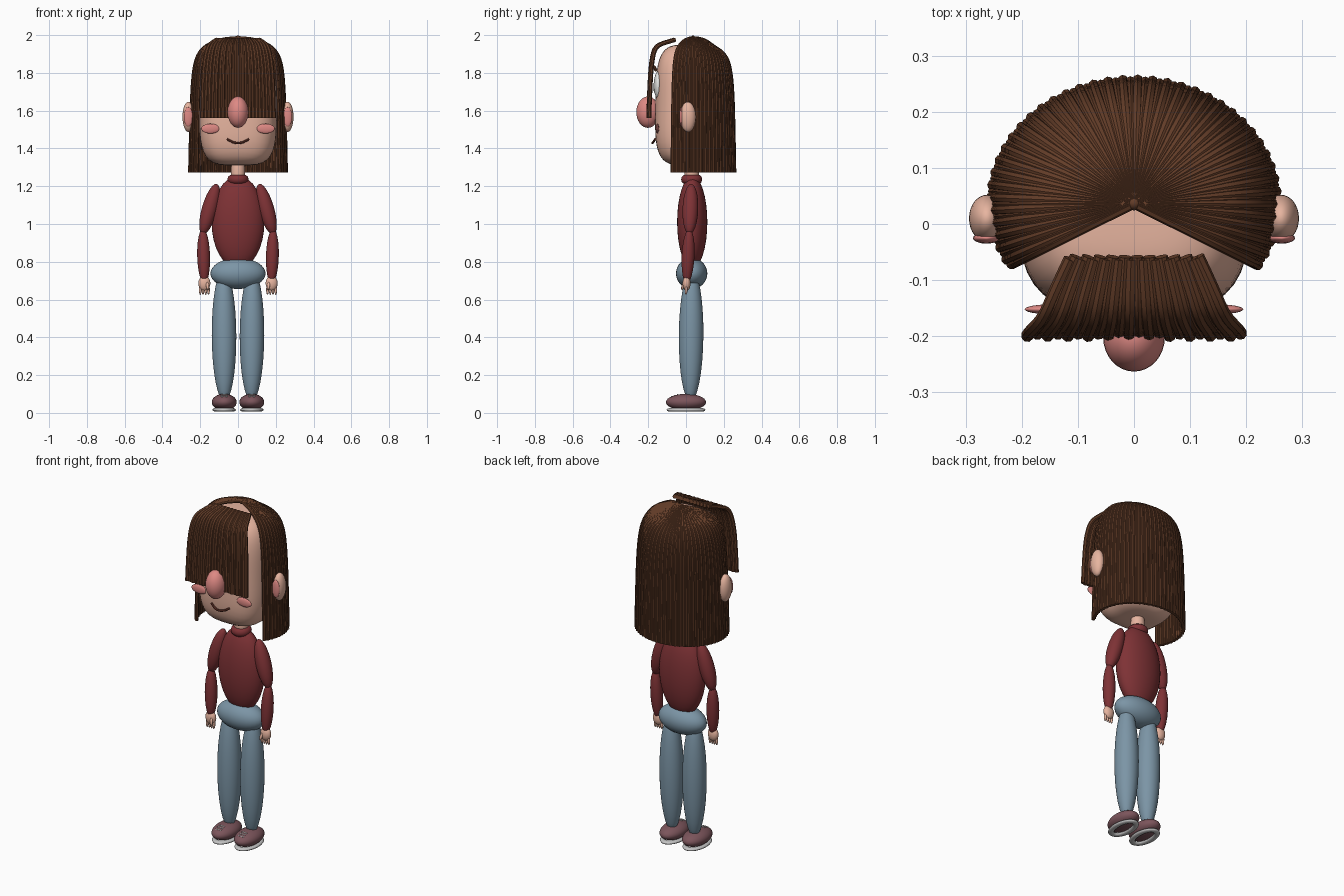
import bpy, bmesh, math
from mathutils import Vector, Matrix

cube = bpy.data.objects.get("Cube")
if cube:
    bpy.data.objects.remove(cube, do_unlink=True)


def material(name, color):
    m = bpy.data.materials.new(name)
    m.use_nodes = True
    m.diffuse_color = (*color, 1)
    m.node_tree.nodes["Principled BSDF"].inputs["Base Color"].default_value = (*color, 1)
    return m


SKIN = material("skin", (0.80, 0.46, 0.35))
PINK = material("blush pink", (0.73, 0.25, 0.23))
HAIR = material("brown hair", (0.125, 0.046, 0.021))
MOUTH = material("mouth brown", (0.17, 0.045, 0.03))
SWEATER = material("maroon sweater", (0.21, 0.032, 0.036))
JEANS = material("blue grey jeans", (0.20, 0.30, 0.38))
SHOE = material("mauve shoe", (0.20, 0.09, 0.105))
WHITE = material("off white", (0.78, 0.78, 0.76))
SOLE = material("sole grey", (0.55, 0.55, 0.55))
PUPIL = material("dark pupil", (0.02, 0.015, 0.012))


def finish(bm, name, mat):
    for f in bm.faces:
        f.smooth = True
    me = bpy.data.meshes.new(name)
    bm.to_mesh(me)
    bm.free()
    me.materials.append(mat)
    ob = bpy.data.objects.new(name, me)
    bpy.context.collection.objects.link(ob)
    return ob


def ellipsoid(name, mat, center, radii, segs=32, rot=None):
    bm = bmesh.new()
    bmesh.ops.create_uvsphere(bm, u_segments=segs, v_segments=segs // 2, radius=1)
    m = Matrix.Translation(center)
    if rot:
        m = m @ rot
    bm.transform(m @ Matrix.Diagonal((*radii, 1)))
    return finish(bm, name, mat)


def limb(name, mat, a, b, r, segs=24):
    # stretched ball running from a to b
    a, b = Vector(a), Vector(b)
    rot = (a - b).to_track_quat('Z', 'Y').to_matrix().to_4x4()
    return ellipsoid(name, mat, (a + b) / 2, (r, r, (a - b).length / 2), segs, rot)


def ring(name, mat, center, rx, ry, tube, rz, segs=32, sides=10):
    bm = bmesh.new()
    rows = []
    for i in range(segs):
        a = math.tau * i / segs
        row = []
        for j in range(sides):
            b = math.tau * j / sides
            d = tube * math.cos(b)
            row.append(bm.verts.new(((rx + d) * math.cos(a), (ry + d) * math.sin(a), rz * math.sin(b))))
        rows.append(row)
    for i in range(segs):
        for j in range(sides):
            p, q, k = rows[i], rows[(i + 1) % segs], (j + 1) % sides
            bm.faces.new((p[j], q[j], q[k], p[k]))
    bm.transform(Matrix.Translation(center))
    return finish(bm, name, mat)


def strands(name, mat, paths, radius, res=2):
    # round tubes along smooth paths, turned into one mesh
    cu = bpy.data.curves.new(name, 'CURVE')
    cu.dimensions = '3D'
    cu.bevel_depth = radius
    cu.bevel_resolution = res
    cu.use_fill_caps = True
    for path in paths:
        sp = cu.splines.new('NURBS')
        sp.points.add(len(path) - 1)
        for p, co in zip(sp.points, path):
            p.co = (*co, 1)
        sp.order_u = 3
        sp.use_endpoint_u = True
        sp.resolution_u = 3
    tmp = bpy.data.objects.new(name + "_path", cu)
    bpy.context.collection.objects.link(tmp)
    bpy.context.view_layer.update()
    me = bpy.data.meshes.new_from_object(tmp.evaluated_get(bpy.context.evaluated_depsgraph_get()))
    bpy.data.objects.remove(tmp, do_unlink=True)
    me.name = name
    me.materials.clear()
    me.materials.append(mat)
    ob = bpy.data.objects.new(name, me)
    bpy.context.collection.objects.link(ob)
    bpy.ops.object.select_all(action='DESELECT')
    ob.select_set(True)
    bpy.context.view_layer.objects.active = ob
    bpy.ops.object.shade_smooth_by_angle()
    return ob


# head: a rounded block
def head():
    bm = bmesh.new()
    bmesh.ops.create_uvsphere(bm, u_segments=56, v_segments=36, radius=1)
    for v in bm.verts:
        x, y, z = (abs(c) for c in v.co)
        v.co /= ((x ** 3 + y ** 3) ** (4 / 3) + z ** 4) ** 0.25
        v.co.y *= 1 - 0.03 * v.co.z
    bm.transform(Matrix.Translation((0, 0.02, 1.63)) @ Matrix.Diagonal((0.205, 0.182, 0.32, 1)))
    return finish(bm, "head", SKIN)


head()
ellipsoid("nose", PINK, (0, -0.202, 1.592), (0.055, 0.061, 0.083))
strands("mouth", MOUTH, [[(-0.058, -0.163, 1.45), (-0.035, -0.172, 1.434), (0, -0.18, 1.427),
                          (0.035, -0.172, 1.434), (0.058, -0.163, 1.45)]], 0.006)

# hair: strands falling from the crown, open at the face
crown_profile = [(0.02, 1.985), (0.25, 1.982), (0.5, 1.965), (0.72, 1.935), (0.86, 1.885),
                 (0.93, 1.8), (0.965, 1.65), (0.985, 1.45), (1.0, 1.272)]
hair = []
COUNT = 82
for i in range(COUNT):
    a = math.radians(-30 + 240 * i / (COUNT - 1))
    drop = 0.025 * max(0, math.sin(a))
    lift = 0.003 * (i % 2)
    hair.append([((0.255 - lift) * f * math.cos(a), 0.037 + (0.22 - lift) * f * math.sin(a),
                  z - drop * (1 if 0.4 < f < 0.95 else 0)) for f, z in crown_profile])
strands("back_hair", HAIR, hair, 0.0095)
ellipsoid("crown_knot", HAIR, (0, 0.037, 1.984), (0.013, 0.013, 0.014), 12)

# fringe: strands fanning out in front of the face
fringe_profile = [(-0.062, 1.975, 0.6), (-0.11, 1.962, 0.72), (-0.165, 1.94, 0.84),
                  (-0.183, 1.87, 0.93), (-0.193, 1.75, 0.98), (-0.199, 1.562, 1.0)]
FRINGE = 22
strands("fringe", HAIR, [[(0.19 * w * (2 * i / (FRINGE - 1) - 1), y + 0.004 * (i % 2), z)
                          for y, z, w in fringe_profile] for i in range(FRINGE)], 0.0115)

# neck, sweater body and hips
limb("neck", SKIN, (0, 0.03, 1.38), (0, 0.03, 1.16), 0.038)
ring("collar", SWEATER, (0, 0.03, 1.236), 0.036, 0.036, 0.02, 0.024)
ellipsoid("torso", SWEATER, (0, 0.033, 1.01), (0.14, 0.08, 0.245))
ellipsoid("hips", JEANS, (0, 0.03, 0.738), (0.146, 0.083, 0.082))

for s, side in ((1, "left_"), (-1, "right_")):
    # face details
    ellipsoid(side + "eye", WHITE, (s * 0.085, -0.148, 1.735), (0.05, 0.022, 0.072))
    ellipsoid(side + "pupil", PUPIL, (s * 0.08, -0.166, 1.725), (0.02, 0.007, 0.03), 16)
    strands(side + "eyebrow", HAIR, [[(s * 0.04, -0.168, 1.825), (s * 0.085, -0.172, 1.84),
                                      (s * 0.13, -0.16, 1.815)]], 0.009)
    ellipsoid(side + "cheek", PINK, (s * 0.146, -0.152, 1.505), (0.049, 0.009, 0.026), 24)
    ellipsoid(side + "ear", SKIN, (s * 0.262, 0.01, 1.567), (0.032, 0.042, 0.08))
    ellipsoid(side + "inner_ear", PINK, (s * 0.263, -0.025, 1.567), (0.024, 0.01, 0.052), 20)

    # arm and hand
    limb(side + "upper_arm", SWEATER, (s * 0.112, 0.028, 1.212), (s * 0.188, 0.018, 0.945), 0.042)
    limb(side + "forearm", SWEATER, (s * 0.186, 0.018, 0.975), (s * 0.178, 0.004, 0.685), 0.034)
    ellipsoid(side + "hand", SKIN, (s * 0.178, 0.003, 0.686), (0.032, 0.021, 0.04), 20)
    for k in range(4):
        x = 0.178 + (k - 1.5) * 0.0145
        limb(side + "finger_%d" % (k + 1), SKIN, (s * x, 0.002, 0.68), (s * x, 0, 0.624), 0.0075, 10)
    limb(side + "thumb", SKIN, (s * 0.165, -0.01, 0.695), (s * 0.158, -0.022, 0.65), 0.008, 10)

    # leg and shoe
    limb(side + "leg", JEANS, (s * 0.076, 0.03, 0.76), (s * 0.072, 0.024, 0.06), 0.065, 32)
    ellipsoid(side + "shoe", SHOE, (s * 0.073, 0, 0.057), (0.066, 0.106, 0.044))
    ring(side + "sole", SOLE, (s * 0.073, 0, 0.016), 0.046, 0.086, 0.017, 0.009)
    for k in range(3):
        y = -0.045 - 0.016 * k
        z = 0.057 + 0.044 * math.sqrt(1 - (y / 0.106) ** 2)
        strands(side + "lace_%d" % (k + 1), WHITE, [[(s * 0.073 - 0.018, y, z - 0.002),
                (s * 0.073, y, z + 0.001), (s * 0.073 + 0.018, y, z - 0.002)]], 0.003, 1)
